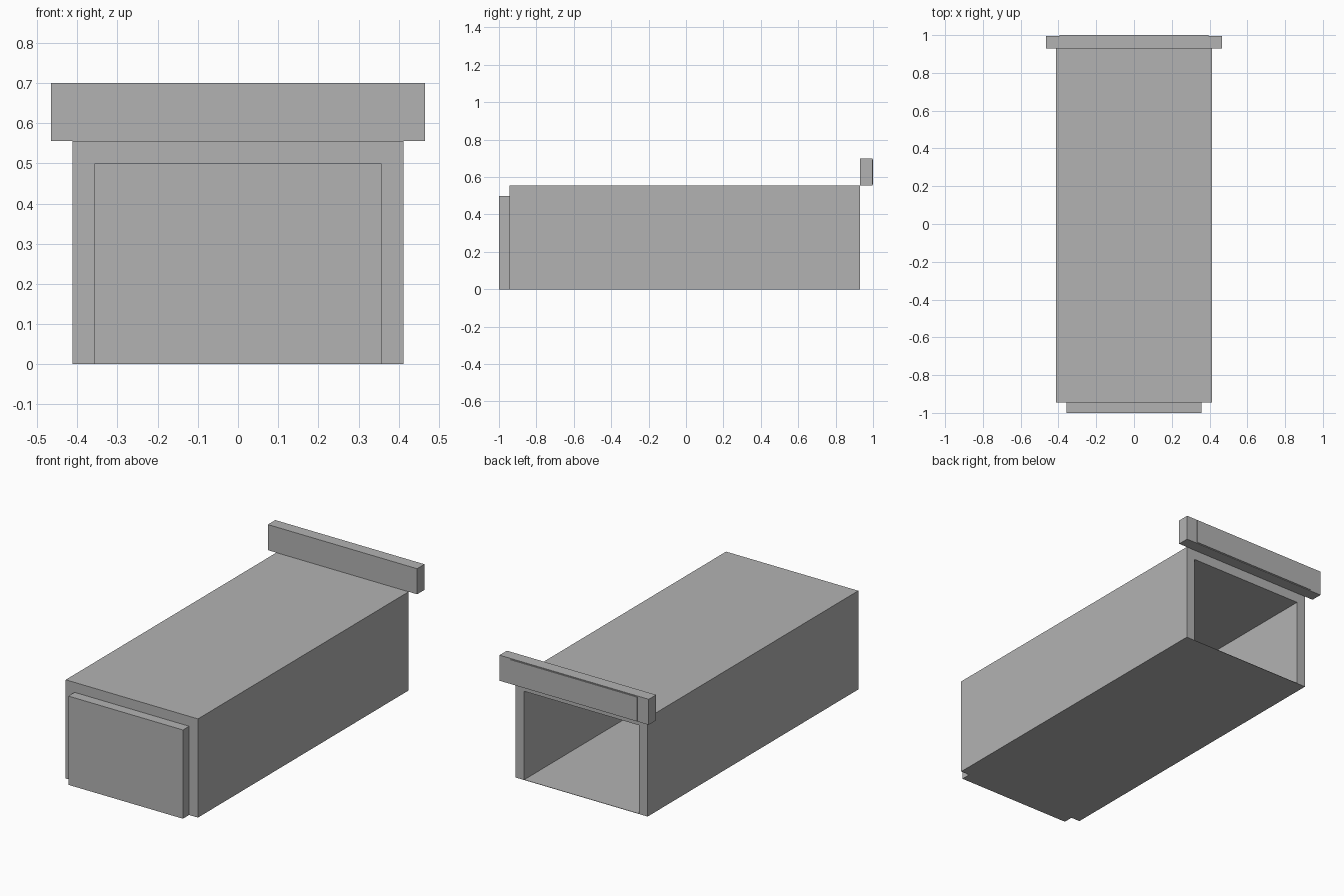
import bpy, bmesh

if "Cube" in bpy.data.objects:
    bpy.data.objects.remove(bpy.data.objects["Cube"])

grey = bpy.data.materials.new("grey")
grey.diffuse_color = (0.45, 0.45, 0.45, 1)
grey.use_nodes = True
grey.node_tree.nodes["Principled BSDF"].inputs["Base Color"].default_value = grey.diffuse_color


def finish(name, bm):
    bmesh.ops.recalc_face_normals(bm, faces=bm.faces)
    mesh = bpy.data.meshes.new(name)
    bm.to_mesh(mesh)
    bm.free()
    mesh.materials.append(grey)
    obj = bpy.data.objects.new(name, mesh)
    bpy.context.collection.objects.link(obj)
    return obj


def box(name, half_x, y0, y1, z0, z1):
    """Box centred on x = 0."""
    bm = bmesh.new()
    bmesh.ops.create_cube(bm, size=1)
    for v in bm.verts:
        v.co = (v.co.x * 2 * half_x,
                y0 if v.co.y < 0 else y1,
                z0 if v.co.z < 0 else z1)
    return finish(name, bm)


HALF, BACK, FRONT, TOP = 0.412, 0.93, -0.945, 0.556
INNER, CEILING, FLOOR = 0.357, 0.50, 0.002

# Long housing, open at the back and closed at the front
bm = bmesh.new()


def ring(half_x, y, z0, z1):
    return [bm.verts.new((x, y, z)) for x, z in
            ((-half_x, z0), (half_x, z0), (half_x, z1), (-half_x, z1))]


rings = [ring(HALF, FRONT, 0, TOP), ring(HALF, BACK, 0, TOP),
         ring(INNER, BACK, FLOOR, CEILING), ring(INNER, FRONT + 0.005, FLOOR, CEILING)]
for a, b in zip(rings, rings[1:]):
    for i in range(4):
        j = (i + 1) % 4
        bm.faces.new((a[i], a[j], b[j], b[i]))
bm.faces.new(rings[0])
bm.faces.new(rings[-1])
finish("housing", bm)

# Raised panel on the closed front end
box("front_panel", INNER, -1.0, FRONT, 0, CEILING)

# Crossbar above the open end, with a thin plate on its back
box("crossbar", 0.465, BACK, 0.996, TOP, 0.70)
box("crossbar_plate", 0.395, 0.996, 1.0, 0.56, 0.695)
